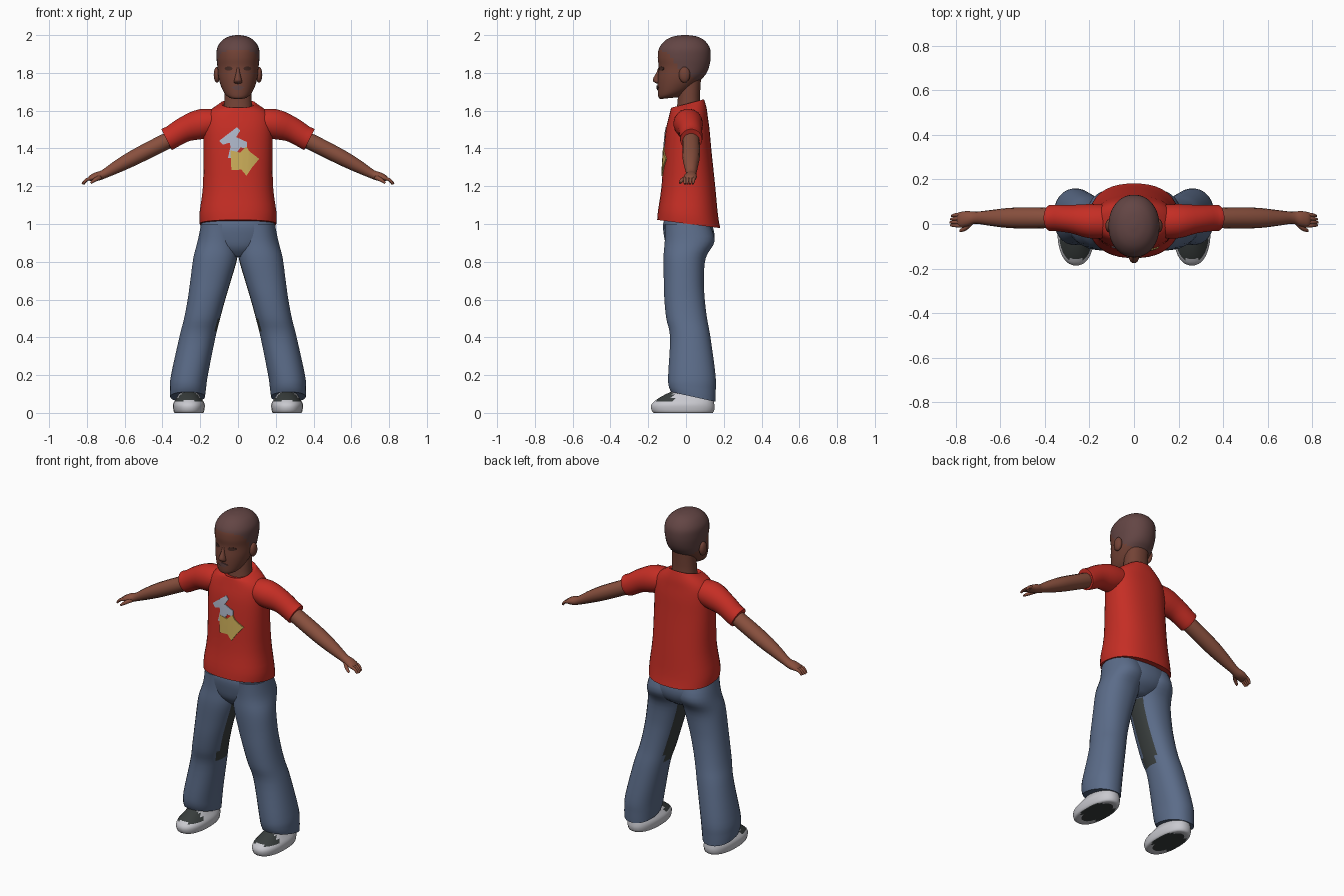
import bpy, bmesh, math
from mathutils import Vector
from mathutils.bvhtree import BVHTree

if "Cube" in bpy.data.objects:
    bpy.data.objects.remove(bpy.data.objects["Cube"])


def material(name, r, g, b):
    m = bpy.data.materials.new(name)
    m.diffuse_color = (r, g, b, 1)
    m.use_nodes = True
    m.node_tree.nodes["Principled BSDF"].inputs["Base Color"].default_value = m.diffuse_color
    return m


RED = material("shirt red", 0.56, 0.027, 0.018)
DENIM = material("denim blue", 0.105, 0.15, 0.25)
SKIN = material("arm skin", 0.25, 0.08, 0.048)
FACE = material("face skin", 0.17, 0.055, 0.036)
HAIR = material("short hair", 0.125, 0.06, 0.058)
WHITE = material("shoe white", 0.58, 0.58, 0.62)
DARK = material("dark grey", 0.04, 0.047, 0.046)
SILVER = material("print silver", 0.42, 0.47, 0.58)
YELLOW = material("print yellow", 0.6, 0.42, 0.1)
EYE = material("eye brown", 0.06, 0.024, 0.018)


def finish(name, bm, mats, rule=None):
    bmesh.ops.recalc_face_normals(bm, faces=bm.faces)
    bm.normal_update()
    for f in bm.faces:
        if rule:
            f.material_index = rule(f.calc_center_median(), f.normal)
    me = bpy.data.meshes.new(name)
    bm.to_mesh(me)
    bm.free()
    for m in mats:
        me.materials.append(m)
    ob = bpy.data.objects.new(name, me)
    bpy.context.collection.objects.link(ob)
    bpy.ops.object.select_all(action='DESELECT')
    ob.select_set(True)
    bpy.context.view_layer.objects.active = ob
    bpy.ops.object.shade_smooth_by_angle(angle=math.radians(50))
    return ob


def refine(st, steps):
    """Catmull-Rom interpolation between stations."""
    out = []
    for i in range(len(st) - 1):
        p = [st[max(i - 1, 0)], st[i], st[i + 1], st[min(i + 2, len(st) - 1)]]
        for k in range(steps):
            t = k / steps
            out.append([0.5 * (2 * b + (c - a) * t + (2 * a - 5 * b + 4 * c - d) * t * t
                               + (3 * b - a - 3 * c + d) * t ** 3) for a, b, c, d in zip(*p)])
    return out + [list(st[-1])]


def skin_rings(name, rings, mats, rule=None):
    bm = bmesh.new()
    vs = [[bm.verts.new(p) for p in r] for r in rings]
    n = len(vs[0])
    for a, b in zip(vs, vs[1:]):
        for i in range(n):
            bm.faces.new((a[i], a[(i + 1) % n], b[(i + 1) % n], b[i]))
    bm.faces.new(vs[0])
    bm.faces.new(vs[-1])
    return finish(name, bm, mats, rule)


def oval(n, e):
    pts = []
    for i in range(n):
        a = 2 * math.pi * (i + 0.5) / n
        c, s = math.cos(a), math.sin(a)
        pts.append((math.copysign(abs(c) ** (2 / e), c), math.copysign(abs(s) ** (2 / e), s)))
    return pts


def body(name, stations, mats, side=1, n=28, e=2.2, steps=3, rule=None):
    """Horizontal stations: z, centre x, half width, front y, back y, slope."""
    rings = []
    for z, cx, rx, yf, yb, slope in refine(stations, steps):
        cy, ry = (yf + yb) / 2, (yb - yf) / 2
        rings.append([(side * (cx + rx * c), cy + ry * s, z + slope * ry * s) for c, s in oval(n, e)])
    return skin_rings(name, rings, mats, rule)


def limb(name, stations, mats, side=1, n=14, steps=3):
    """Stations along a path: x, y, z, vertical radius, depth radius."""
    st = refine(stations, steps)
    rings = []
    for i, (x, y, z, a, b) in enumerate(st):
        t = Vector(st[min(i + 1, len(st) - 1)][:3]) - Vector(st[max(i - 1, 0)][:3])
        v = Vector((0, 1, 0))
        u = t.cross(v).normalized()
        ring = [Vector((x, y, z)) + u * a * c + v * b * s for c, s in oval(n, 2)]
        rings.append([(side * p.x, p.y, p.z) for p in ring])
    return skin_rings(name, rings, mats)


def plate(name, outline, target, mat, lift=0.004):
    """Flat outline in x,z cut into strips and laid on the front of a part."""
    me = target.data
    tree = BVHTree.FromPolygons([v.co for v in me.vertices], [p.vertices[:] for p in me.polygons])
    bm = bmesh.new()
    bm.faces.new([bm.verts.new((x, 0, z)) for x, z in outline])
    bmesh.ops.triangulate(bm, faces=bm.faces[:])
    for axis in (0, 2):
        lo = min(v.co[axis] for v in bm.verts)
        hi = max(v.co[axis] for v in bm.verts)
        no = Vector((axis == 0, 0, axis == 2))
        cuts = max(2, int((hi - lo) / 0.015))
        for k in range(1, cuts):
            bmesh.ops.bisect_plane(bm, geom=bm.verts[:] + bm.edges[:] + bm.faces[:],
                                   plane_co=no * (lo + (hi - lo) * k / cuts), plane_no=no)
    for v in bm.verts:
        hit = tree.ray_cast(Vector((v.co.x, -1, v.co.z)), Vector((0, 1, 0)))[0]
        if hit:
            v.co.y = hit.y - lift
    if sum(f.normal.y for f in bm.faces) > 0:
        bmesh.ops.reverse_faces(bm, faces=bm.faces[:])
    ext = bmesh.ops.extrude_face_region(bm, geom=bm.faces[:])
    for v in [g for g in ext["geom"] if isinstance(g, bmesh.types.BMVert)]:
        v.co.y += lift + 0.002
    return finish(name, bm, [mat])


def ellipsoid(name, centre, radii, mat):
    bm = bmesh.new()
    bmesh.ops.create_uvsphere(bm, u_segments=14, v_segments=10, radius=1)
    for v in bm.verts:
        v.co = Vector(c + r * k for c, r, k in zip(centre, radii, v.co))
    return finish(name, bm, [mat])


# Shirt with collar
shirt = body("shirt", [
    (1.0, 0, .203, -.153, .182, -.13), (1.06, 0, .204, -.148, .17, -.1),
    (1.2, 0, .186, -.13, .155, 0), (1.4, 0, .184, -.117, .134, 0),
    (1.5, 0, .184, -.107, .125, 0), (1.565, 0, .176, -.092, .116, 0),
    (1.605, 0, .145, -.083, .11, .05), (1.63, 0, .105, -.08, .1, .2),
    (1.638, 0, .088, -.075, .094, .26), (1.625, 0, .074, -.06, .08, .26)],
    [RED], n=36, e=2.35)

# Shirt print
plate("print_silver", [(-.10, 1.44), (-.055, 1.475), (-.005, 1.513), (.012, 1.495), (-.01, 1.46),
                       (.048, 1.434), (.048, 1.40), (.012, 1.405), (-.025, 1.35), (-.053, 1.35),
                       (-.042, 1.40), (-.03, 1.435), (-.08, 1.42)], shirt, SILVER)
plate("print_star", [(-.04, 1.39), (.01, 1.378), (.045, 1.41), (.06, 1.385), (.112, 1.345),
                     (.075, 1.30), (.045, 1.255), (.018, 1.288), (-.035, 1.285), (-.03, 1.33)],
      shirt, YELLOW, 0.006)

# Trouser seat
body("trouser_seat", [
    (1.06, 0, .18, -.10, .13, 0), (1.0, 0, .196, -.122, .14, 0), (.93, 0, .2, -.116, .152, 0),
    (.87, 0, .15, -.10, .13, 0), (.825, 0, .05, -.06, .07, 0)], [DENIM])


def hairline(y):
    pts = [(-.2, 1.92), (-.14, 1.92), (-.085, 1.90), (-.045, 1.83), (.03, 1.78), (.075, 1.75), (.2, 1.745)]
    for (y0, z0), (y1, z1) in zip(pts, pts[1:]):
        if y <= y1:
            return z0 + (z1 - z0) * (y - y0) / (y1 - y0)
    return 1.745


# Head, neck and face
head = body("head", [
    (1.668, 0, .03, -.115, -.03, .1), (1.675, 0, .05, -.133, .0, .2), (1.70, 0, .074, -.146, .045, .3),
    (1.737, 0, .092, -.15, .08, .24), (1.78, 0, .104, -.15, .105, .1), (1.83, 0, .109, -.145, .122, 0),
    (1.88, 0, .114, -.15, .131, 0), (1.93, 0, .111, -.143, .127, 0), (1.97, 0, .086, -.112, .1, 0),
    (1.992, 0, .05, -.07, .06, 0), (2.0, 0, .012, -.02, .01, 0)],
    [FACE, HAIR], n=40, e=2.1, steps=5, rule=lambda c, n: int(c.z > hairline(c.y)))
body("neck", [(1.58, 0, .08, -.055, .085, 0), (1.65, 0, .073, -.045, .074, 0),
              (1.77, 0, .07, -.04, .08, 0)], [FACE], n=20)
body("nose", [(1.742, 0, .012, -.15, -.13, 0), (1.75, 0, .023, -.168, -.12, 0),
              (1.765, 0, .02, -.177, -.12, 0), (1.80, 0, .011, -.158, -.12, 0),
              (1.83, 0, .008, -.146, -.12, 0)], [FACE], n=12)
plate("lips", [(-.034, 1.724), (-.01, 1.733), (.01, 1.733), (.034, 1.724), (.015, 1.709), (-.015, 1.709)],
      head, HAIR, .005)

for side, tag in ((1, "left"), (-1, "right")):
    plate(tag + "_eye", [(side * (.05 + .021 * math.cos(a * math.pi / 5)), 1.823 + .011 * math.sin(a * math.pi / 5))
                         for a in range(10)], head, EYE, .003)
    ellipsoid(tag + "_ear", (side * .111, -.008, 1.79), (.018, .03, .042), FACE)

    # Sleeve and arm
    limb(tag + "_sleeve", [(.08, .012, 1.545, .06, .07), (.19, .012, 1.53, .08, .078),
                           (.28, .022, 1.502, .068, .064), (.345, .027, 1.464, .062, .06),
                           (.378, .027, 1.447, .062, .058), (.372, .027, 1.45, .045, .045)],
         [RED], side, 20)
    limb(tag + "_arm", [(.33, .027, 1.462, .042, .042), (.40, .027, 1.428, .044, .046),
                        (.545, .027, 1.354, .042, .046), (.64, .027, 1.303, .034, .036),
                        (.71, .028, 1.264, .024, .027), (.745, .024, 1.252, .024, .034),
                        (.775, .02, 1.243, .018, .035), (.79, .02, 1.236, .01, .03)], [SKIN], side)

    # Fingers and thumb
    for k, y in enumerate((.045, .027, .009, -.007)):
        limb(f"{tag}_finger_{k + 1}", [(.765, y, 1.245, .009, .009), (.80, y * .9, 1.235, .009, .009),
                                       (.825 - .004 * abs(k - 2), y * .8, 1.212, .006, .006)], [SKIN], side, 8)
    limb(tag + "_thumb", [(.725, .01, 1.25, .013, .013), (.755, -.018, 1.235, .011, .012),
                          (.78, -.03, 1.217, .006, .007)], [SKIN], side, 8)

    # Trouser leg with dark inner patch
    body(tag + "_trouser_leg", [
        (1.0, .10, .096, -.113, .125, 0), (.91, .106, .108, -.113, .152, 0), (.82, .12, .117, -.12, .105, 0),
        (.7, .145, .108, -.118, .095, 0), (.6, .167, .1, -.115, .10, 0), (.5, .19, .096, -.105, .112, 0),
        (.4, .215, .096, -.085, .13, 0), (.2, .257, .098, -.095, .157, 0), (.13, .265, .096, -.092, .158, -.1),
        (.085, .267, .092, -.08, .156, -.22)], [DENIM, DARK], side, steps=4,
        rule=lambda c, n, s=side: int(n.x * s < -.8 and .44 < c.z < .82 and -.045 < c.y < .06))

    # Shoe with dark toe panel and dark sole
    body(tag + "_shoe", [
        (.0, .26, .05, -.13, .11, 0), (.0, .26, .076, -.172, .142, 0), (.025, .26, .084, -.186, .152, 0),
        (.05, .26, .083, -.18, .15, 0), (.078, .26, .066, -.145, .145, 0), (.105, .26, .05, -.095, .14, 0),
        (.125, .26, .035, -.04, .12, 0)], [WHITE, DARK], side, e=2.3,
        rule=lambda c, n: int((n.z > .45 and -.155 < c.y < -.07 and c.z > .055) or (n.z < -.9 and abs(c.y) < .08)))
